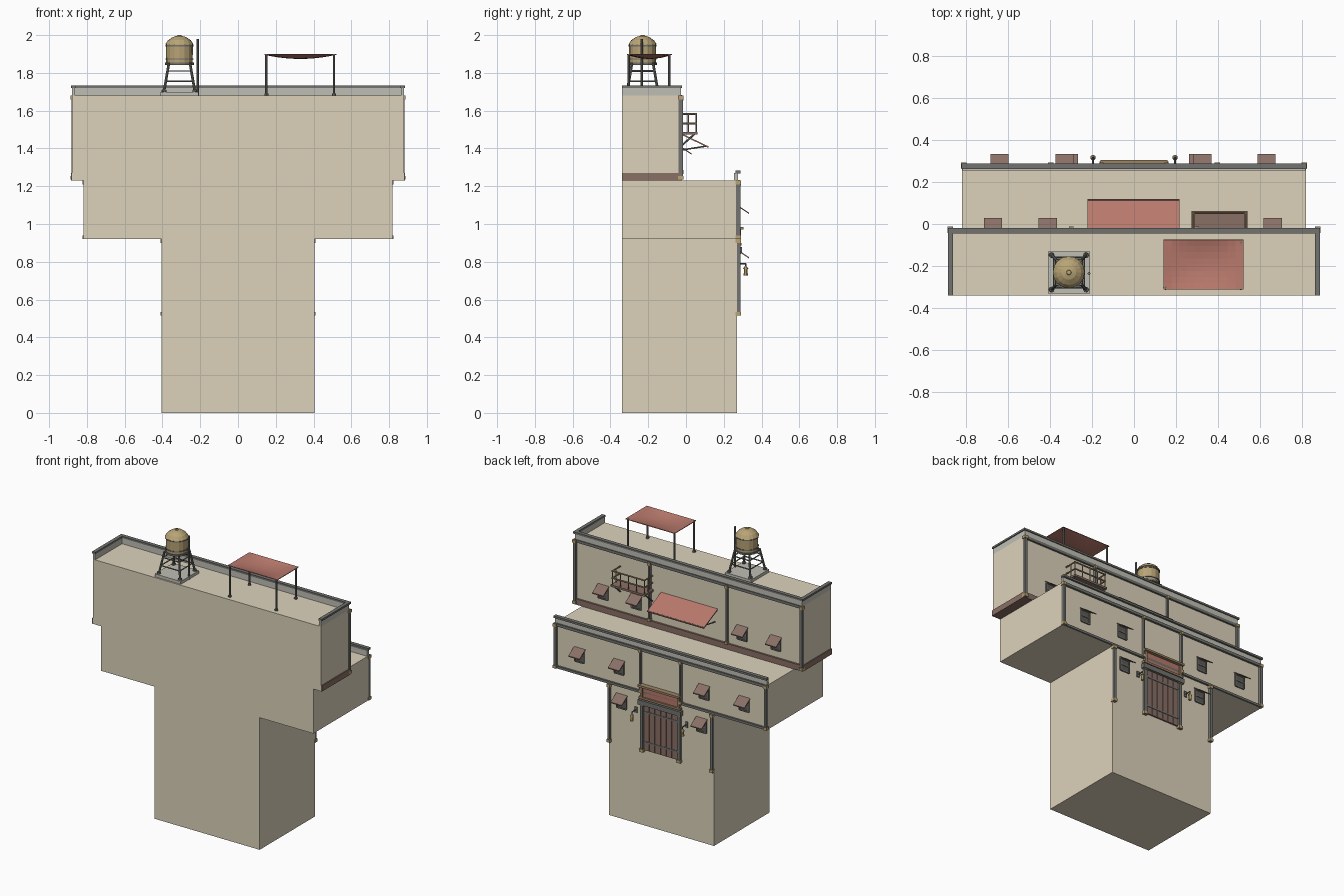
import bpy, bmesh
from mathutils import Vector

if "Cube" in bpy.data.objects:
    bpy.data.objects.remove(bpy.data.objects["Cube"])

PALETTE = {
    "sand": (0.72, 0.65, 0.50), "grey": (0.53, 0.52, 0.46), "iron": (0.17, 0.17, 0.16),
    "brown": (0.25, 0.16, 0.13), "wood": (0.33, 0.23, 0.13), "red": (0.48, 0.19, 0.15),
    "brass": (0.48, 0.37, 0.18), "dark": (0.11, 0.10, 0.09), "lamp": (0.75, 0.48, 0.15)}
MATS = {}
for n, c in PALETTE.items():
    MATS[n] = bpy.data.materials.new(n)
    MATS[n].diffuse_color = (*c, 1)


def finish(name, bm, mat):
    bmesh.ops.recalc_face_normals(bm, faces=bm.faces)
    me = bpy.data.meshes.new(name)
    bm.to_mesh(me)
    bm.free()
    ob = bpy.data.objects.new(name, me)
    me.materials.append(MATS[mat])
    bpy.context.collection.objects.link(ob)
    return ob


def box(name, x, y, z, mat):
    """Box from (min, max) pairs."""
    bm = bmesh.new()
    bmesh.ops.create_cube(bm, size=1)
    for v in bm.verts:
        v.co = [(r[0] + r[1]) / 2 + c * (r[1] - r[0]) for r, c in zip((x, y, z), v.co)]
    return finish(name, bm, mat)


def rod(name, a, b, r, mat, sides=8, r2=None):
    a, b = Vector(a), Vector(b)
    bm = bmesh.new()
    bmesh.ops.create_cone(bm, cap_ends=True, segments=sides, radius1=r,
                          radius2=r if r2 is None else r2, depth=(b - a).length)
    q = Vector((0, 0, 1)).rotation_difference(b - a)
    for v in bm.verts:
        v.co = q @ v.co + (a + b) / 2
    return finish(name, bm, mat)


def slope(name, x, y0, z0, y1, z1, t, mat):
    """Thin sloping plate reaching out from a wall."""
    bm = bmesh.new()
    prof = [(y0, z0), (y1, z1), (y1, z1 - t), (y0, z0 - t)]
    f = bm.faces.new([bm.verts.new((x[0], *p)) for p in prof])
    g = bmesh.ops.extrude_face_region(bm, geom=[f])["geom"]
    bmesh.ops.translate(bm, vec=(x[1] - x[0], 0, 0),
                        verts=[e for e in g if isinstance(e, bmesh.types.BMVert)])
    return finish(name, bm, mat)


def lathe(name, cx, cy, prof, sides, mat):
    bm = bmesh.new()
    vs = [bm.verts.new((cx + r, cy, z)) for r, z in prof]
    es = [bm.edges.new(p) for p in zip(vs, vs[1:])]
    bmesh.ops.spin(bm, geom=vs + es, cent=(cx, cy, 0), axis=(0, 0, 1),
                   angle=6.2831853, steps=sides)
    bmesh.ops.remove_doubles(bm, verts=bm.verts, dist=0.0005)
    return finish(name, bm, mat)


def post(name, x, y, z0, z1, w=0.009):
    """Dark wall post with brass end blocks."""
    box(name, (x - w, x + w), (y - 0.005, y + 0.018), (z0, z1), "iron")
    for z in (z0, z1 - 0.02):
        box(name + "_end", (x - w - 0.004, x + w + 0.004), (y - 0.007, y + 0.022), (z, z + 0.02), "brass")


def window(x, y, z):
    """Dark pane, frame and sloping hood; z is the top of the opening."""
    w, h = 0.035, 0.085
    box("window_pane", (x - w, x + w), (y - 0.01, y + 0.004), (z - h, z), "dark")
    for s in (-1, 1):
        box("window_jamb", (x + s * w - 0.004, x + s * w + 0.004), (y - 0.01, y + 0.009), (z - h, z), "iron")
    for zz in (z - h, z - h / 2, z):
        box("window_bar", (x - w, x + w), (y - 0.01, y + 0.008), (zz - 0.004, zz + 0.004), "iron")
    slope("window_hood", (x - 0.043, x + 0.043), y, z + 0.012, y + 0.063, z - 0.03, 0.007, "brown")


FY, UY = 0.27, -0.035       # lower and upper facade planes

# Main masses
box("lower_column", (-0.405, 0.405), (-0.34, FY), (0, 0.92), "sand")
box("middle_block", (-0.818, 0.818), (-0.34, FY), (0.92, 1.23), "sand")
box("upper_block", (-0.878, 0.878), (-0.34, UY), (1.23, 1.68), "sand")
box("upper_plinth", (-0.885, 0.885), (-0.34, -0.022), (1.23, 1.27), "brown")

# Parapets with dark caps
box("terrace_parapet", (-0.815, 0.815), (0.255, 0.275), (1.23, 1.27), "grey")
box("terrace_cap", (-0.82, 0.82), (0.262, 0.288), (1.268, 1.282), "iron")
box("roof_parapet", (-0.875, 0.875), (-0.045, -0.027), (1.68, 1.72), "grey")
box("roof_cap", (-0.885, 0.885), (-0.046, -0.02), (1.72, 1.733), "iron")
for s in (-1, 1):
    box("side_parapet", sorted((s * 0.862, s * 0.878)), (-0.34, -0.03), (1.68, 1.72), "grey")
    box("side_cap", sorted((s * 0.86, s * 0.885)), (-0.34, -0.03), (1.72, 1.733), "iron")

# Facade beams and posts
box("middle_top_beam", (-0.818, 0.818), (FY, 0.285), (1.213, 1.232), "iron")
box("middle_bottom_beam", (-0.818, 0.818), (FY, 0.283), (0.92, 0.936), "iron")
box("upper_top_beam", (-0.878, 0.878), (UY, -0.022), (1.663, 1.682), "iron")
for s in (-1, 1):
    post("middle_corner_post", s * 0.81, FY, 0.92, 1.23)
    post("middle_inner_post", s * 0.155, FY, 0.925, 1.225, 0.006)
    post("column_post", s * 0.396, FY, 0.515, 0.92)
    post("upper_corner_post", s * 0.873, UY, 1.235, 1.68)
    post("upper_inner_post", s * 0.298, UY, 1.265, 1.675, 0.006)

# Windows
for x in (-0.64, -0.33, 0.325, 0.63):
    window(x, FY, 1.09)
for x in (-0.31, 0.305):
    window(x, FY, 0.855)
for x in (-0.67, -0.41, 0.405, 0.66):
    window(x, UY, 1.405)

# Door with planks, frame, lintel and sign panel
box("door_back", (-0.135, 0.135), (FY - 0.01, 0.274), (0.53, 0.85), "dark")
for i in range(6):
    x = -0.128 + i * 0.0433
    box("door_plank", (x, x + 0.039), (FY, 0.28), (0.53, 0.845), "brown")
for z in (0.58, 0.79):
    box("door_strap", (-0.128, 0.128), (FY, 0.283), (z, z + 0.012), "iron")
for s in (-1, 1):
    post("door_post", s * 0.143, FY, 0.515, 0.86, 0.011)
box("door_lintel", (-0.165, 0.165), (FY, 0.297), (0.845, 0.878), "iron")
box("sign_panel", (-0.135, 0.135), (FY, 0.283), (0.885, 0.98), "red")
for z in (0.885, 0.97):
    box("sign_rail", (-0.16, 0.16), (FY, 0.293 if z < 0.9 else 0.305), (z, z + 0.014), "wood")
for s in (-1, 1):
    box("sign_stile", (s * 0.142 - 0.008, s * 0.142 + 0.008), (FY, 0.292), (0.885, 0.98), "wood")

# Lanterns
for s in (-1, 1):
    x = s * 0.195
    box("lantern_plate", (x - 0.01, x + 0.01), (FY, 0.277), (0.77, 0.81), "iron")
    rod("lantern_arm", (x, FY, 0.79), (x, 0.318, 0.79), 0.004, "iron")
    rod("lantern_hook", (x, 0.316, 0.79), (x, 0.316, 0.77), 0.003, "iron")
    rod("lantern_glass", (x, 0.316, 0.735), (x, 0.316, 0.765), 0.009, "lamp", 6)
    rod("lantern_top", (x, 0.316, 0.763), (x, 0.316, 0.778), 0.014, "brass", 6, 0.004)
    rod("lantern_base", (x, 0.316, 0.728), (x, 0.316, 0.737), 0.011, "brass", 6)

# Red awning over the terrace
slope("terrace_awning", (-0.22, 0.217), UY, 1.485, 0.117, 1.412, 0.008, "red")
rod("awning_bar", (-0.22, 0.115, 1.41), (0.217, 0.115, 1.41), 0.005, "brown")
for x in (-0.2, 0.197):
    rod("awning_strut", (x, UY, 1.39), (x, 0.105, 1.412), 0.004, "iron")

# Balcony
X0, X1, Y1 = 0.278, 0.535, 0.058
box("balcony_floor", (X0 - 0.004, X1 + 0.004), (UY, Y1 + 0.004), (1.474, 1.488), "brown")
for i in range(5):
    x = X0 + 0.005 + i * (X1 - X0 - 0.01) / 4
    rod("balcony_baluster", (x, Y1 - 0.005, 1.48), (x, Y1 - 0.005, 1.583), 0.004, "wood", 6)
for z in (1.533, 1.582):
    rod("balcony_front_rail", (X0, Y1 - 0.005, z), (X1, Y1 - 0.005, z), 0.005, "wood", 6)
    for x in (X0 + 0.005, X1 - 0.005):
        rod("balcony_side_rail", (x, UY, z), (x, Y1, z), 0.005, "wood", 6)
for x in (X0 + 0.005, X1 - 0.005):
    rod("balcony_side_baluster", (x, 0.012, 1.48), (x, 0.012, 1.583), 0.004, "wood", 6)
    rod("balcony_brace", (x, UY, 1.405), (x, 0.045, 1.476), 0.005, "iron", 6)

# Water tower
TX, TY = -0.31, -0.23
box("tower_base", (TX - 0.1, TX + 0.1), (TY - 0.1, TY + 0.1), (1.68, 1.70), "grey")
corners = [(-1, -1), (1, -1), (1, 1), (-1, 1)]
def leg_point(c, z):
    d = 0.082 - (z - 1.70) / 0.15 * 0.026
    return (TX + c[0] * d, TY + c[1] * d, z)
for i, c in enumerate(corners):
    n = corners[(i + 1) % 4]
    rod("tower_leg", leg_point(c, 1.70), leg_point(c, 1.85), 0.007, "iron")
    rod("tower_foot", leg_point(c, 1.698), leg_point(c, 1.71), 0.013, "iron")
    for z in (1.755, 1.81):
        rod("tower_crossbar", leg_point(c, z), leg_point(n, z), 0.004, "iron", 6)
rod("tower_platform", (TX, TY, 1.843), (TX, TY, 1.855), 0.076, "iron", 16)
lathe("tank", TX, TY, [(0, 1.85), (0.07, 1.85), (0.071, 1.95), (0.076, 1.95),
                       (0.06, 1.973), (0.035, 1.99), (0.012, 1.996), (0.01, 2.0), (0, 2.0)], 16, "brass")
for z in (1.87, 1.94):
    rod("tank_band", (TX, TY, z), (TX, TY, z + 0.007), 0.0745, "iron", 16)
rod("vent_pipe", (-0.214, -0.235, 1.68), (-0.214, -0.235, 1.98), 0.007, "iron")

# Roof canopy: sagging cloth on four posts
bm = bmesh.new()
bmesh.ops.create_grid(bm, x_segments=10, y_segments=8, size=1)
for v in bm.verts:
    a, b = v.co.x, v.co.y
    v.co = (0.33 + 0.19 * a, -0.193 + 0.118 * b, 1.9 - 0.022 * (1 - a * a) * (1 - b * b))
cloth = finish("canopy_cloth", bm, "red")
sol = cloth.modifiers.new("thickness", "SOLIDIFY")
sol.thickness = 0.004
for x in (0.15, 0.508):
    for y in (-0.303, -0.088):
        rod("canopy_post", (x, y, 1.68), (x, y, 1.9), 0.006, "iron")
        rod("canopy_foot", (x, y, 1.68), (x, y, 1.69), 0.011, "iron")

for m in bpy.data.materials:
    if m.users and not m.is_grease_pencil:
        m.use_nodes = True
        m.node_tree.nodes["Principled BSDF"].inputs["Base Color"].default_value = m.diffuse_color
